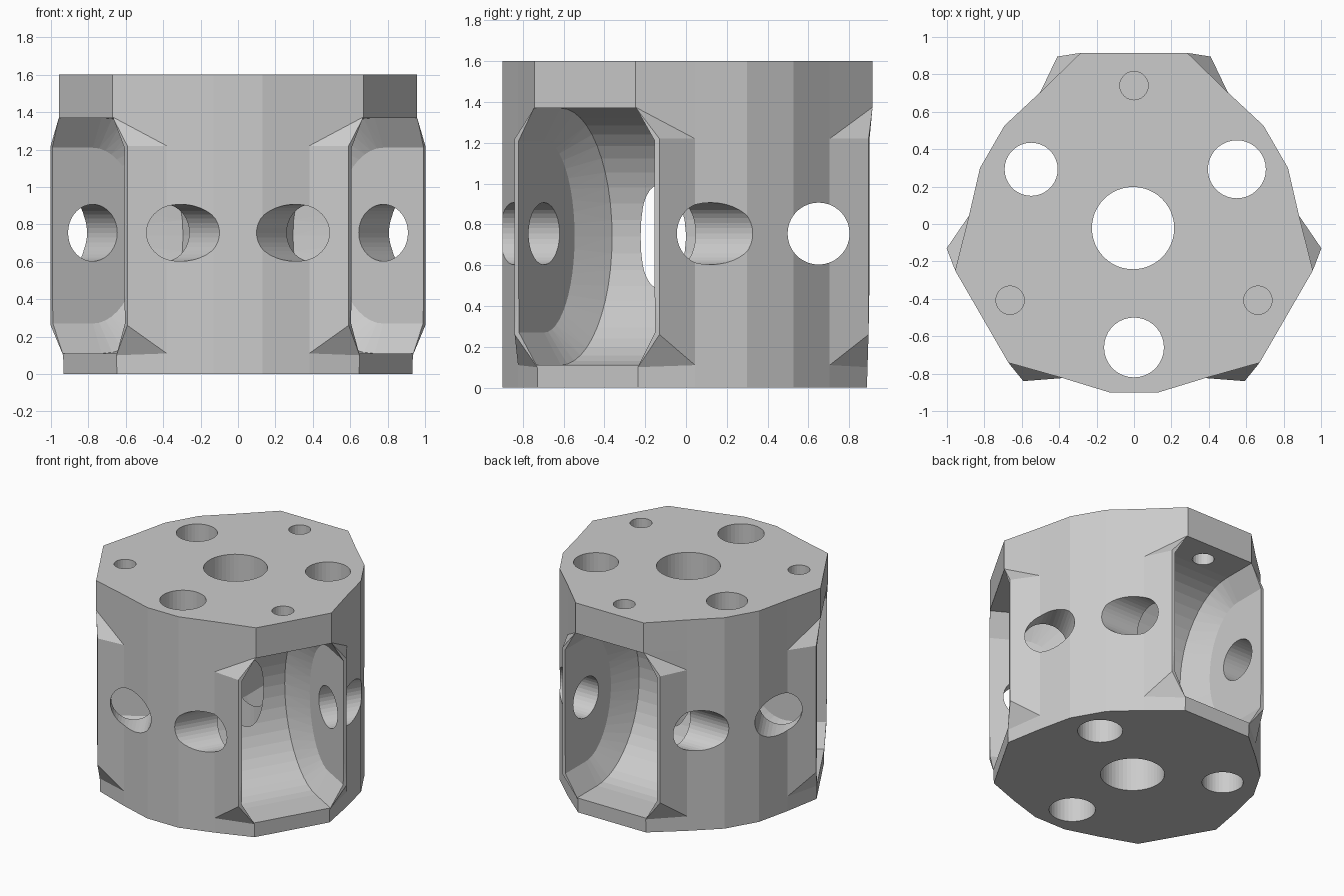
import bpy, bmesh
from math import sin, cos, pi, radians
from mathutils import Matrix, Vector

if "Cube" in bpy.data.objects:
    bpy.data.objects.remove(bpy.data.objects["Cube"])

ORIGIN = Vector((0, -0.025, 0))       # axis of the three-fold symmetry
POCKETS = [90, 210, 330]              # directions the three pockets face
MIDS = [30, 150, 270]                 # directions between them
AXLE_D, AXLE_Z = 0.675, 0.755


def local(angle, d, u, z):
    """Point at distance d along a direction, u sideways, height z."""
    a = radians(angle)
    return ORIGIN + Vector((d * cos(a) - u * sin(a), d * sin(a) + u * cos(a), z))


def make_object(name, bm):
    bmesh.ops.recalc_face_normals(bm, faces=bm.faces)
    mesh = bpy.data.meshes.new(name)
    bm.to_mesh(mesh)
    bm.free()
    obj = bpy.data.objects.new(name, mesh)
    bpy.context.collection.objects.link(obj)
    return obj


def hull(name, points):
    bm = bmesh.new()
    for p in points:
        bm.verts.new(p)
    res = bmesh.ops.convex_hull(bm, input=bm.verts)
    junk = {g for g in res["geom_interior"] + res["geom_unused"]
            if isinstance(g, bmesh.types.BMVert) and not g.link_faces}
    bmesh.ops.delete(bm, geom=list(junk), context='VERTS')
    bmesh.ops.dissolve_limit(bm, angle_limit=0.002, verts=bm.verts, edges=bm.edges)
    return make_object(name, bm)


def rod(name, center, axis, radius, length, sides=36):
    bm = bmesh.new()
    rot = Vector(axis).to_track_quat('Z', 'Y').to_matrix().to_4x4()
    bmesh.ops.create_cone(bm, cap_ends=True, segments=sides, radius1=radius,
                          radius2=radius, depth=length,
                          matrix=Matrix.Translation(center) @ rot)
    return make_object(name, bm)


# Body: faceted drum whose pocket flats lean in slightly towards the base
def outline(z, flat):
    pts = []
    for k in range(3):
        pts += [local(POCKETS[k], flat, -0.285, z), local(POCKETS[k], flat, 0.285, z)]
        for off in (-25.5, -8.5, 8.5, 25.5):
            pts.append(local(MIDS[(k + 1) % 3] + off, 0.885, 0, z))
    return pts


bm = bmesh.new()
rings = [[bm.verts.new(p) for p in outline(z, f)]
         for z, f in ((0, 0.912), (0.1, 0.915), (1.375, 0.94), (1.6, 0.94))]
bm.faces.new(rings[0][::-1])
bm.faces.new(rings[-1])
for low, high in zip(rings, rings[1:]):
    for i in range(18):
        j = (i + 1) % 18
        bm.faces.new((low[i], low[j], high[j], high[i]))
body = make_object("drum_body", bm)


def combine(other, operation):
    mod = body.modifiers.new("cut", 'BOOLEAN')
    mod.object, mod.operation, mod.solver = other, operation, 'EXACT'
    bpy.context.view_layer.objects.active = body
    bpy.ops.object.modifier_apply(modifier=mod.name)
    bpy.data.objects.remove(other, do_unlink=True)


# Pocket rims: flared plates standing proud of the drum
for a in POCKETS:
    pts = []
    for s in (-1, 1):
        pts += [local(a, 0.92, s * 0.41, z) for z in (0.26, 1.22)]
        pts += [local(a, 0.915, s * 0.285, 0.1), local(a, 0.94, s * 0.285, 1.375)]
        pts += [local(a + s * 34.5, 0.885, 0, z) for z in (0.11, 1.22)]
    combine(hull("pocket_rim", pts), 'UNION')

# Pockets: rounded wheel-shaped recesses with bevelled side walls
for a in POCKETS:
    pts = []
    for u, depth, half in ((0.29, 0.503, 0.63), (0.385, 0.30, 0.47)):
        for s in (-1, 1):
            for i in range(25):
                t = pi * i / 24
                pts.append(local(a, AXLE_D - depth * sin(t), s * u, 0.74 + half * cos(t)))
            pts += [local(a, 1.2, s * u, 0.74 + half * e) for e in (-1, 1)]
    combine(hull("pocket_cutter", pts), 'DIFFERENCE')

# Axle holes running sideways through each pocket
for a in POCKETS:
    side = local(a, 0, 1, 0) - ORIGIN
    combine(rod("axle_cutter", local(a, AXLE_D, 0, AXLE_Z), side, 0.152, 2.2), 'DIFFERENCE')

# Vertical holes: centre bore, three large ones, three small ones over the pockets
UP = (0, 0, 1)
combine(rod("bore_cutter", (-0.005, -0.022, 0.8), UP, 0.22, 2, 48), 'DIFFERENCE')
for a, r in zip(MIDS, (0.155, 0.142, 0.16)):
    combine(rod("hole_cutter", local(a, 0.635, 0, 0.8), UP, r, 2), 'DIFFERENCE')
for a in POCKETS:
    combine(rod("small_hole_cutter", local(a, 0.765, 0, 1.45), UP, 0.076, 0.6, 24), 'DIFFERENCE')
